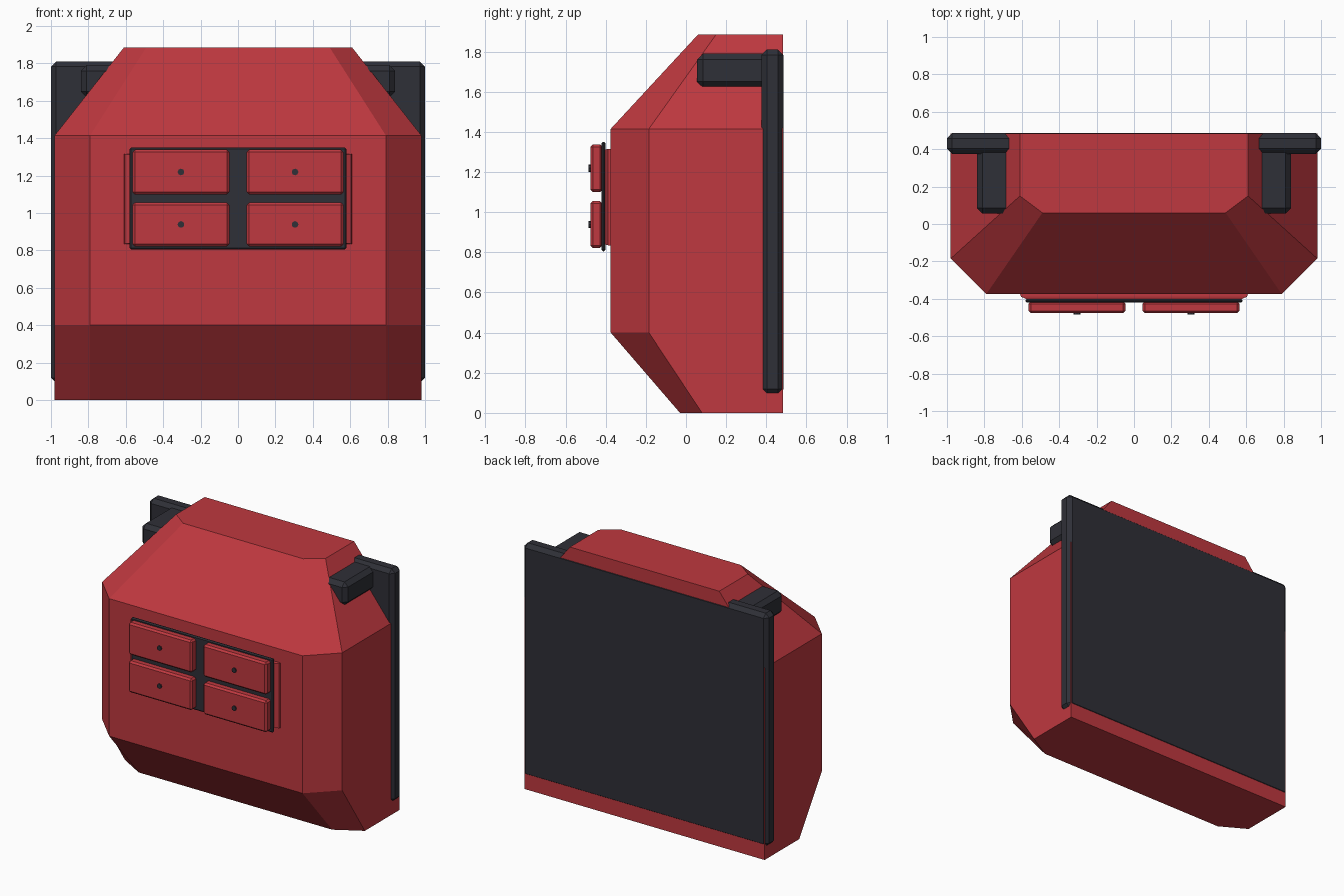
import bpy, bmesh
from math import pi
from mathutils import Matrix

cube = bpy.data.objects.get("Cube")
if cube:
    bpy.data.objects.remove(cube, do_unlink=True)


def make_material(name, rgb):
    mat = bpy.data.materials.new(name)
    mat.use_nodes = True
    mat.diffuse_color = (*rgb, 1)
    bsdf = next(n for n in mat.node_tree.nodes if n.type == 'BSDF_PRINCIPLED')
    bsdf.inputs["Base Color"].default_value = (*rgb, 1)
    return mat


red = make_material("red paint", (0.52, 0.04, 0.05))
dark = make_material("dark grey", (0.028, 0.029, 0.038))


def add_object(name, bm, mat):
    bmesh.ops.recalc_face_normals(bm, faces=bm.faces)
    mesh = bpy.data.meshes.new(name)
    bm.to_mesh(mesh)
    bm.free()
    mesh.materials.append(mat)
    obj = bpy.data.objects.new(name, mesh)
    bpy.context.collection.objects.link(obj)
    return obj


def box(name, xs, ys, zs, mat, bevel=0.0):
    """Box between (min, max) pairs, with chamfered edges."""
    bm = bmesh.new()
    bmesh.ops.create_cube(bm, size=1)
    for v in bm.verts:
        v.co = [sum(r) / 2 + c * (r[1] - r[0]) for c, r in zip(v.co, (xs, ys, zs))]
    if bevel:
        bmesh.ops.bevel(bm, geom=bm.edges[:], offset=bevel, segments=1,
                        affect='EDGES', profile=0.5)
    return add_object(name, bm, mat)


def loft(name, rings, mat):
    """Skin a stack of closed rings and cap both ends."""
    bm = bmesh.new()
    loops = [[bm.verts.new(p) for p in ring] for ring in rings]
    for low, high in zip(loops, loops[1:]):
        for i in range(len(low)):
            j = (i + 1) % len(low)
            bm.faces.new((low[i], low[j], high[j], high[i]))
    bm.faces.new(loops[0])
    bm.faces.new(loops[-1])
    return add_object(name, bm, mat)


# Body: six-sided outline at four heights
BACK = 0.483


def outline(z, side_x, side_y, front_x, front_y):
    half = [(side_x, BACK), (side_x, side_y), (front_x, front_y)]
    return [(x, y, z) for x, y in half] + [(-x, y, z) for x, y in reversed(half)]


loft("body", [outline(0, 0.98, 0.08, 0.79, -0.03),
              outline(0.4, 0.98, -0.185, 0.79, -0.375),
              outline(1.415, 0.98, -0.185, 0.79, -0.375),
              outline(1.885, 0.61, 0.15, 0.49, 0.06)], red)

# Back plate and the two shoulder hooks
box("back_plate", (-1, 1), (0.375, 0.486), (0.09, 1.81), dark, 0.028)
for side, name in ((1, "left"), (-1, "right")):
    box(name + "_hook", sorted((side * 0.6, side * 0.84)), (0.055, 0.42),
        (1.62, 1.79), dark, 0.03)


# Front panel: tapered red base and dark frame
def rectangle(x, z0, z1, y):
    return [(-x, y, z0), (x, y, z0), (x, y, z1), (-x, y, z1)]


loft("panel_base", [rectangle(0.61, 0.835, 1.315, -0.37),
                    rectangle(0.605, 0.835, 1.315, -0.388),
                    rectangle(0.56, 0.84, 1.31, -0.41)], red)
box("panel_frame", (-0.58, 0.58), (-0.421, -0.4), (0.805, 1.35), dark, 0.008)

# Four drawers, each with a small knob
for row, z0, z1 in (("lower", 0.822, 1.055), ("upper", 1.1, 1.338)):
    for side, name in ((1, "left"), (-1, "right")):
        box(f"{row}_{name}_drawer", sorted((side * 0.045, side * 0.565)),
            (-0.477, -0.415), (z0, z1), red, 0.013)
        bm = bmesh.new()
        bmesh.ops.create_cone(bm, cap_ends=True, segments=8, radius1=0.018,
                              radius2=0.018, depth=0.02)
        bm.transform(Matrix.Translation((side * 0.305, -0.475, (z0 + z1) / 2))
                     @ Matrix.Rotation(pi / 2, 4, 'X'))
        add_object(f"{row}_{name}_knob", bm, dark)
